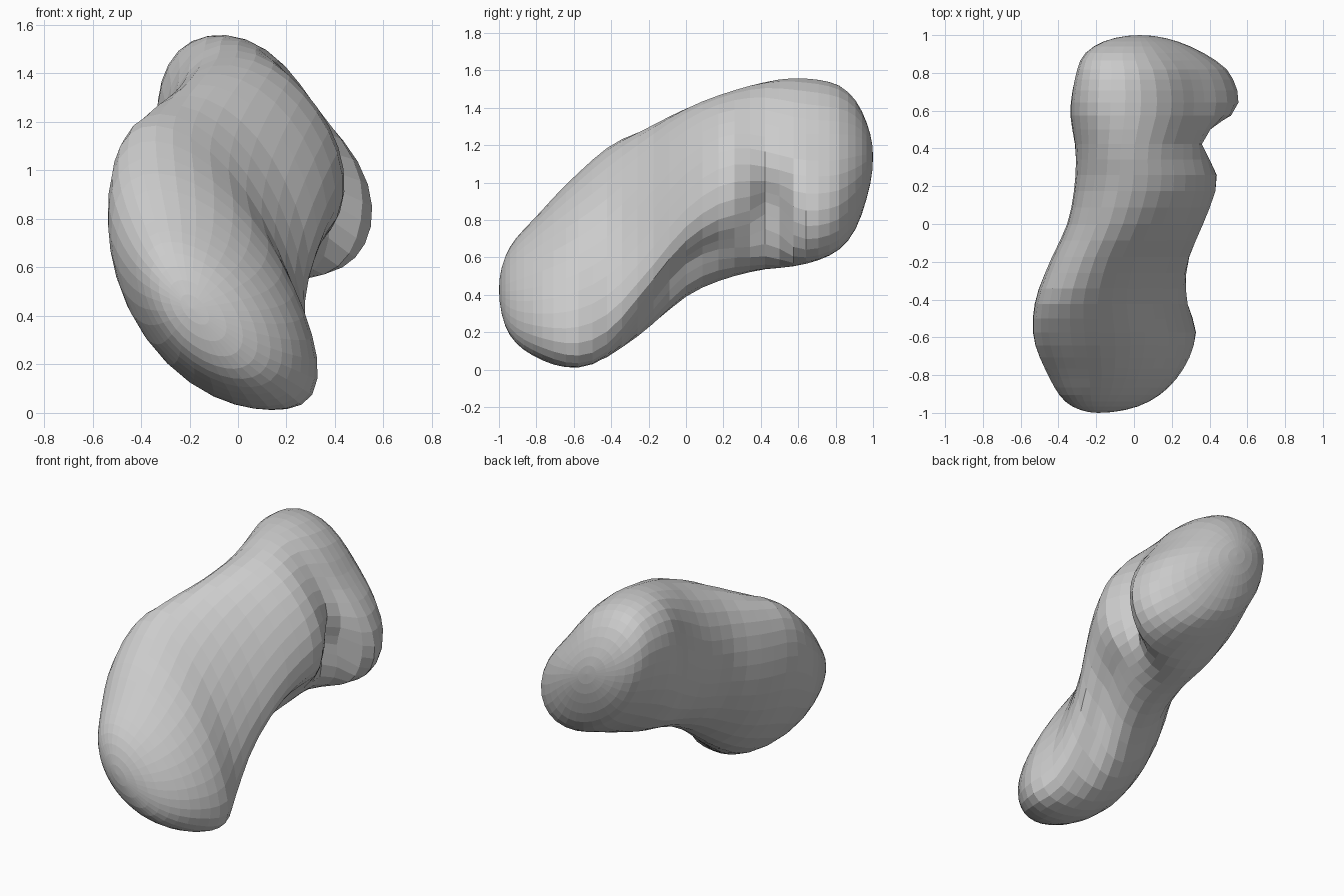
import bpy, bmesh, math

if "Cube" in bpy.data.objects:
    bpy.data.objects.remove(bpy.data.objects["Cube"])

RINGS, SIDES = 36, 32

# Stations along the body: y, left x, right x, bottom z, top z, lean in degrees
STATIONS = [
    (-1.00, -0.19, -0.19, 0.43, 0.43, 34),
    (-0.95, -0.35, 0.06, 0.20, 0.64, 34),
    (-0.80, -0.45, 0.24, 0.07, 0.82, 34),
    (-0.60, -0.52, 0.32, 0.02, 1.03, 36),
    (-0.40, -0.51, 0.28, 0.07, 1.20, 35),
    (-0.20, -0.44, 0.30, 0.21, 1.29, 25),
    (0.00, -0.35, 0.38, 0.38, 1.38, 14),
    (0.20, -0.31, 0.45, 0.48, 1.46, 9),
    (0.40, -0.30, 0.45, 0.54, 1.53, 15),
    (0.60, -0.32, 0.56, 0.56, 1.56, 25),
    (0.80, -0.30, 0.51, 0.63, 1.53, 28),
    (0.90, -0.26, 0.38, 0.74, 1.45, 26),
    (0.97, -0.15, 0.22, 0.93, 1.31, 24),
    (1.00, 0.03, 0.03, 1.14, 1.14, 24),
]
ANGLES = [math.acos(-s[0]) for s in STATIONS]

# Dents (+) and bulges (-): angle around, its spread, y, its spread, depth
DENTS = [
    (-8, 23, 0.45, 0.07, 0.38),     # right-hand cleft
    (-42, 22, 0.00, 0.24, 0.27),    # hollow under the right flank
    (35, 24, -0.45, 0.22, 0.06),    # flat above the front lip
    (-22, 20, -0.50, 0.14, -0.07),  # front lip
    (52, 22, 0.66, 0.25, 0.20),     # flat upper right of the rear lobe
    (125, 25, 0.12, 0.18, -0.06),   # full upper left shoulder
    (240, 28, -0.50, 0.30, -0.23),  # full lower left of the front lobe
    (232, 26, 0.55, 0.20, -0.21),   # full lower left of the rear lobe
]


def slope(i, c):
    a, b = max(i - 1, 0), min(i + 1, len(STATIONS) - 1)
    return (STATIONS[b][c] - STATIONS[a][c]) / (ANGLES[b] - ANGLES[a])


def sample(th, c):
    """Smooth interpolation of station column c at angle th."""
    i = 0
    while i < len(ANGLES) - 2 and th > ANGLES[i + 1]:
        i += 1
    h = ANGLES[i + 1] - ANGLES[i]
    u = (th - ANGLES[i]) / h
    p, q = STATIONS[i][c], STATIONS[i + 1][c]
    return ((2*u**3 - 3*u**2 + 1) * p + (u**3 - 2*u**2 + u) * h * slope(i, c)
            + (3*u**2 - 2*u**3) * q + (u**3 - u**2) * h * slope(i + 1, c))


def swell(t, y):
    """Scale of the section from its centre after all dents and bulges."""
    k = 1
    for t0, ts, y0, ys, depth in DENTS:
        d = (t - t0 + 180) % 360 - 180
        k -= depth * math.exp(-0.5 * (d / ts)**2 - 0.5 * ((y - y0) / ys)**2)
    return k


# Leaning oval sections from front to back
bm = bmesh.new()
rings = []
for r in range(1, RINGS):
    th = math.pi * r / RINGS
    y = -math.cos(th)
    xl, xr, zb, zt, lean = (sample(th, c) for c in range(1, 6))
    cx, cz, hx, hz = (xl + xr) / 2, (zb + zt) / 2, (xr - xl) / 2, (zt - zb) / 2
    ring = []
    for s in range(SIDES):
        t = 360 * s / SIDES
        k = swell(t, y)
        x = cx + k * hx * math.cos(math.radians(t))
        z = cz + k * hz * math.sin(math.radians(t - lean))
        ring.append(bm.verts.new((x, y, max(z, 0))))
    rings.append(ring)

# Skin the rings and close both ends
for a, b in zip(rings, rings[1:]):
    for s in range(SIDES):
        n = (s + 1) % SIDES
        bm.faces.new((a[s], a[n], b[n], b[s]))
for ring, st in ((rings[0], STATIONS[0]), (rings[-1], STATIONS[-1])):
    tip = bm.verts.new((st[1], st[0], st[3]))
    for s in range(SIDES):
        bm.faces.new((ring[s], ring[(s + 1) % SIDES], tip))
bmesh.ops.recalc_face_normals(bm, faces=bm.faces)

mesh = bpy.data.meshes.new("bean_body")
bm.to_mesh(mesh)
bm.free()
bpy.context.collection.objects.link(bpy.data.objects.new("bean_body", mesh))
